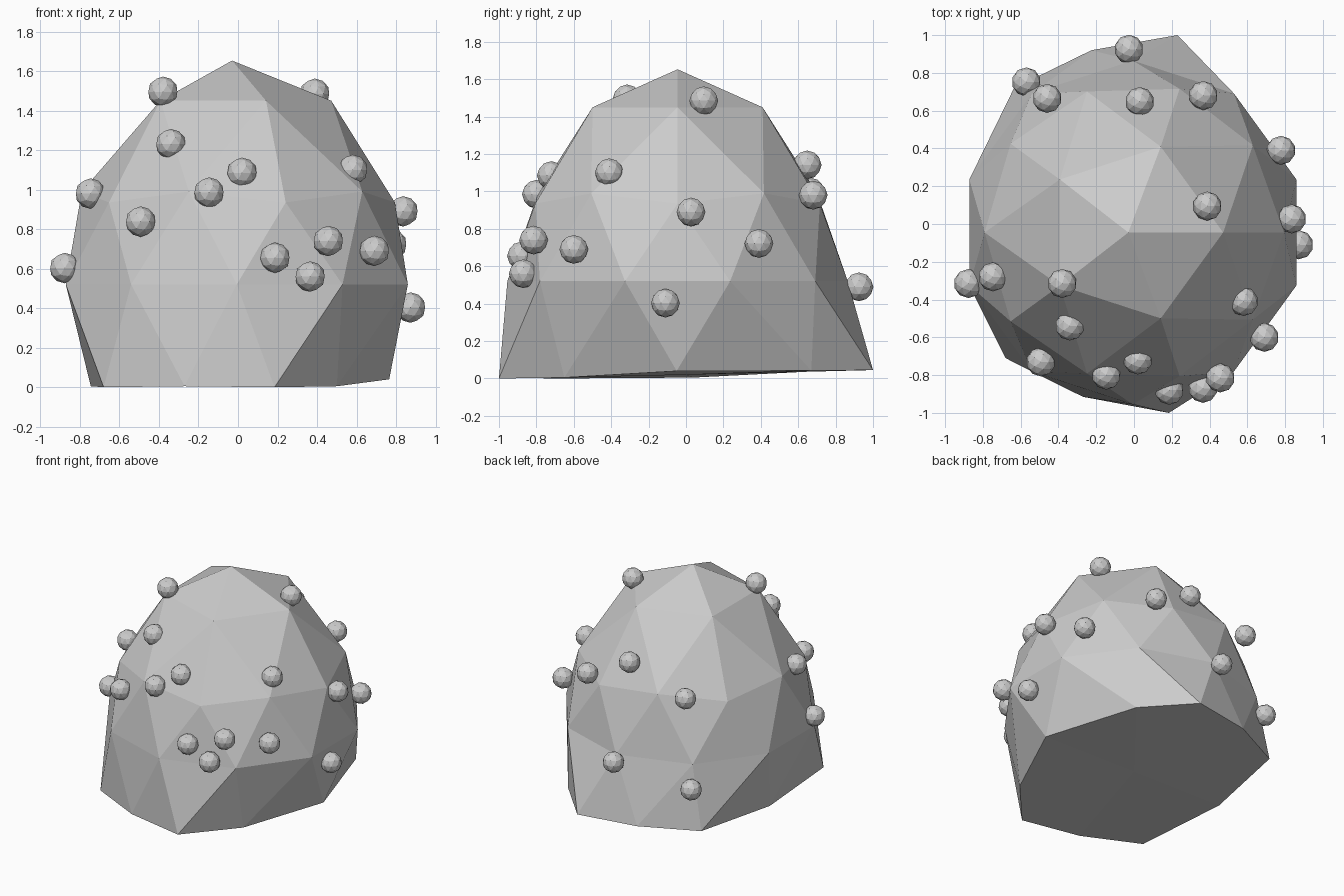
import bpy, bmesh, math

if "Cube" in bpy.data.objects:
    bpy.data.objects.remove(bpy.data.objects["Cube"])

grey = bpy.data.materials.new("plain grey")
grey.diffuse_color = (0.6, 0.6, 0.6, 1)
grey.use_nodes = True
grey.node_tree.nodes["Principled BSDF"].inputs["Base Color"].default_value = grey.diffuse_color


def finish(name, bm):
    bmesh.ops.recalc_face_normals(bm, faces=bm.faces[:])
    mesh = bpy.data.meshes.new(name)
    bm.to_mesh(mesh)
    bm.free()
    mesh.materials.append(grey)
    obj = bpy.data.objects.new(name, mesh)
    bpy.context.collection.objects.link(obj)
    return obj


# Faceted dome: rings of an icosphere with a flattened, flared foot
bm = bmesh.new()


def point(deg, r, z):
    a = math.radians(deg)
    return bm.verts.new((r * math.cos(a) - 0.006, r * math.sin(a) - 0.045, z))


apex = bm.verts.new((-0.03, -0.045, 1.653))
crown = [point(72 * i, 0.478, 1.45) for i in range(5)]
shoulder = [point(36 * k, 0.80 if k % 2 == 0 else 0.785, 0.935 if k % 2 == 0 else 0.99)
            for k in range(10)]
waist = [point(18 + 36 * k, 0.91, 0.52) for k in range(10)]
foot = [bm.verts.new(p) for p in (
    (0.765, -0.05, 0.04), (0.54, 0.67, 0.042), (0.23, 1.0, 0.045), (-0.225, 0.92, 0.045),
    (-0.635, 0.72, 0.04), (-0.745, 0.04, 0.005), (-0.68, -0.71, 0.0), (-0.27, -0.915, 0.005),
    (0.185, -1.0, 0.0), (0.5, -0.65, 0.005))]
base = bm.verts.new((0, 0, 0.02))

for i in range(5):
    j, k = (i + 1) % 5, 2 * i
    bm.faces.new((apex, crown[i], crown[j]))
    bm.faces.new((crown[i], shoulder[k], shoulder[k + 1]))
    bm.faces.new((crown[i], shoulder[k + 1], crown[j]))
    bm.faces.new((crown[j], shoulder[k + 1], shoulder[(k + 2) % 10]))
for k in range(10):
    n = (k + 1) % 10
    bm.faces.new((shoulder[k], waist[k], shoulder[n]))
    bm.faces.new((waist[k], waist[n], shoulder[n]))
    bm.faces.new((waist[k], foot[k], foot[n]))
    bm.faces.new((waist[k], foot[n], waist[n]))
    bm.faces.new((base, foot[n], foot[k]))
finish("dome", bm)

# Small round bumps scattered over the dome
bumps = [
    (-0.38, -0.315, 1.495), (0.388, 0.095, 1.485), (-0.34, -0.54, 1.23),
    (0.02, -0.72, 1.085), (-0.147, -0.80, 0.985), (-0.493, -0.73, 0.838),
    (-0.747, -0.28, 0.98), (-0.877, -0.315, 0.603), (0.58, -0.41, 1.10),
    (0.187, -0.88, 0.655), (0.365, -0.87, 0.56), (0.457, -0.815, 0.74),
    (0.69, -0.60, 0.69), (0.835, 0.027, 0.89), (0.873, -0.11, 0.403),
    (0.778, 0.39, 0.722), (-0.027, 0.925, 0.49), (0.03, 0.648, 1.142),
    (0.367, 0.68, 0.98), (-0.57, 0.752, 0.355), (-0.46, 0.665, 0.997)]
for n, p in enumerate(bumps, 1):
    bm = bmesh.new()
    bmesh.ops.create_icosphere(bm, subdivisions=2, radius=0.077)
    finish(f"bump_{n}", bm).location = p
